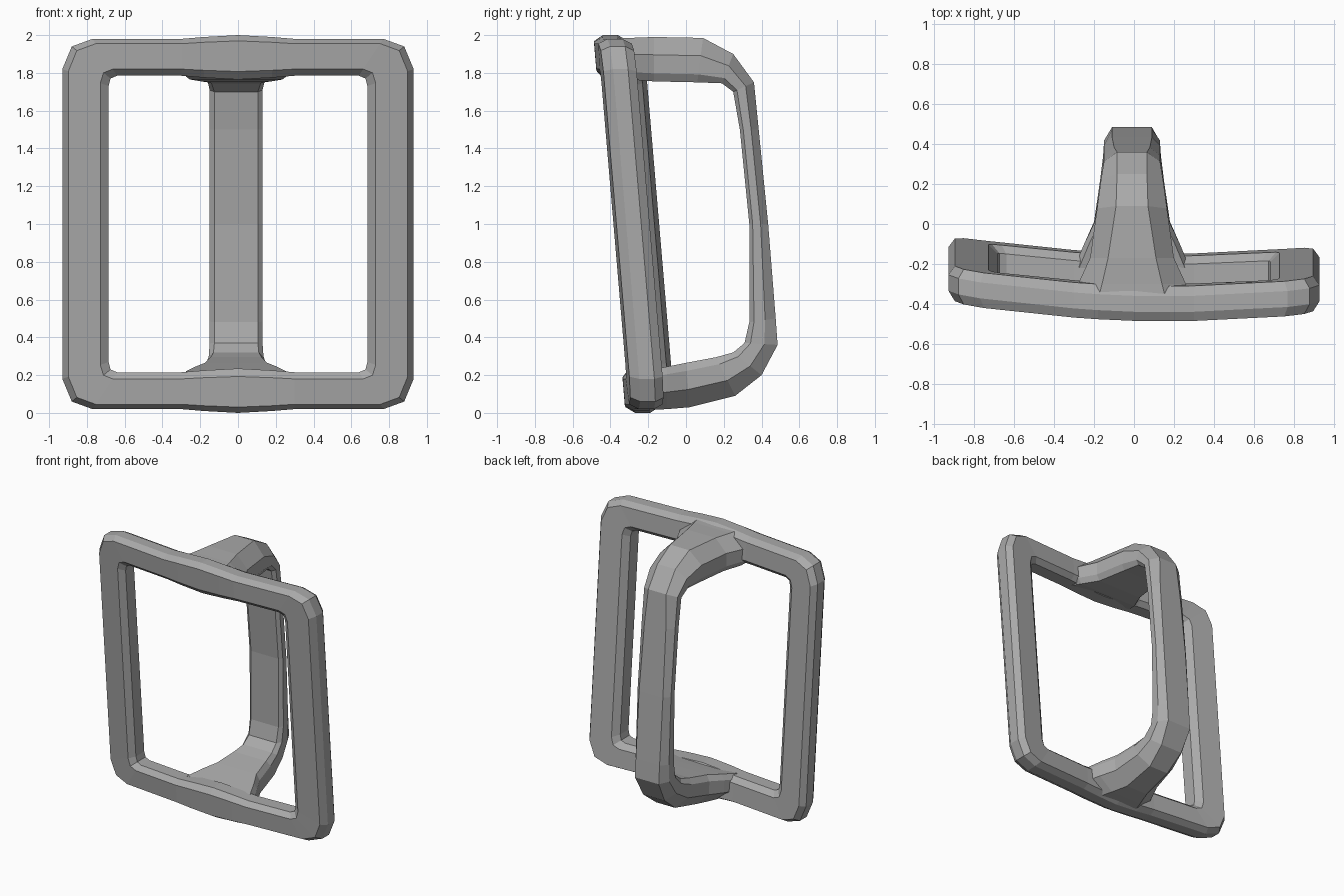
import bpy
import bmesh
from mathutils import Vector

cube = bpy.data.objects.get("Cube")
if cube:
    bpy.data.objects.remove(cube, do_unlink=True)

grey = bpy.data.materials.new("plain grey")
grey.use_nodes = True
colour = (0.4, 0.4, 0.4, 1)
grey.diffuse_color = colour
grey.node_tree.nodes["Principled BSDF"].inputs["Base Color"].default_value = colour


def loft(name, rings, closed):
    """Skin a list of equal-sized rings, capping the ends if open."""
    bm = bmesh.new()
    loops = [[bm.verts.new(p) for p in ring] for ring in rings]
    pairs = list(zip(loops, loops[1:]))
    if closed:
        pairs.append((loops[-1], loops[0]))
    else:
        bm.faces.new(loops[0])
        bm.faces.new(loops[-1])
    for a, b in pairs:
        for i in range(len(a)):
            j = (i + 1) % len(a)
            bm.faces.new((a[i], a[j], b[j], b[i]))
    bmesh.ops.recalc_face_normals(bm, faces=bm.faces[:])
    mesh = bpy.data.meshes.new(name)
    bm.to_mesh(mesh)
    bm.free()
    mesh.materials.append(grey)
    obj = bpy.data.objects.new(name, mesh)
    bpy.context.scene.collection.objects.link(obj)
    return obj


# Frame: leaning, slightly bowed rectangle with a chamfered section
def frame_y(x, z):
    return -0.315 - 0.085 * (z - 1) + 0.06 * (x / 0.9) ** 2 - 0.028 * x


# One quarter, from top centre to side: outer x, z and inner x, z
quarter = [
    (0.0, 2.0, 0.0, 1.765),
    (0.18, 1.99, 0.18, 1.775),
    (0.3, 1.98, 0.3, 1.785),
    (0.77, 1.98, 0.64, 1.785),
    (0.88, 1.94, 0.675, 1.77),
    (0.93, 1.82, 0.685, 1.73),
]
# Section: share of the way inwards, depth
section = [(0, -0.04), (0.13, -0.088), (0.82, -0.088), (1, -0.05),
           (1, 0.05), (0.82, 0.088), (0.13, 0.088), (0, 0.04)]


def frame_ring(station, sx, flip):
    xo, zo, xi, zi = station
    ring = []
    for u, v in section:
        x = sx * (xo + (xi - xo) * u)
        z = zo + (zi - zo) * u
        z = 2 - z if flip else z
        ring.append((x, frame_y(x, z) + v, z))
    return ring


rings = [frame_ring(s, 1, False) for s in quarter]
rings += [frame_ring(s, 1, True) for s in reversed(quarter)]
rings += [frame_ring(s, -1, True) for s in quarter[1:]]
rings += [frame_ring(s, -1, False) for s in reversed(quarter[1:])]
loft("frame", rings, True)

# Handle: outer y, z, inner y, z, half width, outer flat half width
path = [
    (-0.38, 1.985, -0.38, 1.78, 0.29, 0.17),
    (-0.3, 1.985, -0.3, 1.765, 0.27, 0.15),
    (-0.17, 1.99, -0.17, 1.755, 0.21, 0.12),
    (0.09, 1.985, 0.06, 1.75, 0.175, 0.08),
    (0.25, 1.9, 0.19, 1.745, 0.155, 0.075),
    (0.36, 1.75, 0.25, 1.7, 0.14, 0.075),
    (0.385, 1.5, 0.285, 1.5, 0.14, 0.09),
    (0.435, 1.0, 0.335, 1.0, 0.14, 0.1),
    (0.475, 0.5, 0.335, 0.48, 0.14, 0.1),
    (0.485, 0.36, 0.31, 0.37, 0.14, 0.1),
    (0.4, 0.2, 0.25, 0.32, 0.145, 0.09),
    (0.26, 0.09, 0.16, 0.295, 0.16, 0.08),
    (0.02, 0.03, 0.0, 0.265, 0.19, 0.09),
    (-0.1, 0.02, -0.1, 0.245, 0.24, 0.13),
    (-0.22, 0.015, -0.22, 0.22, 0.29, 0.17),
]


def handle_ring(yo, zo, yi, zi, half, flat):
    outer, inner = Vector((-0.01, yo, zo)), Vector((-0.01, yi, zi))
    right = [(0, flat), (0.4, half), (0.82, half), (1, half - 0.025)]
    both = right + [(u, -w) for u, w in reversed(right)]
    return [outer.lerp(inner, u) + Vector((w, 0, 0)) for u, w in both]


loft("handle", [handle_ring(*p) for p in path], False)
